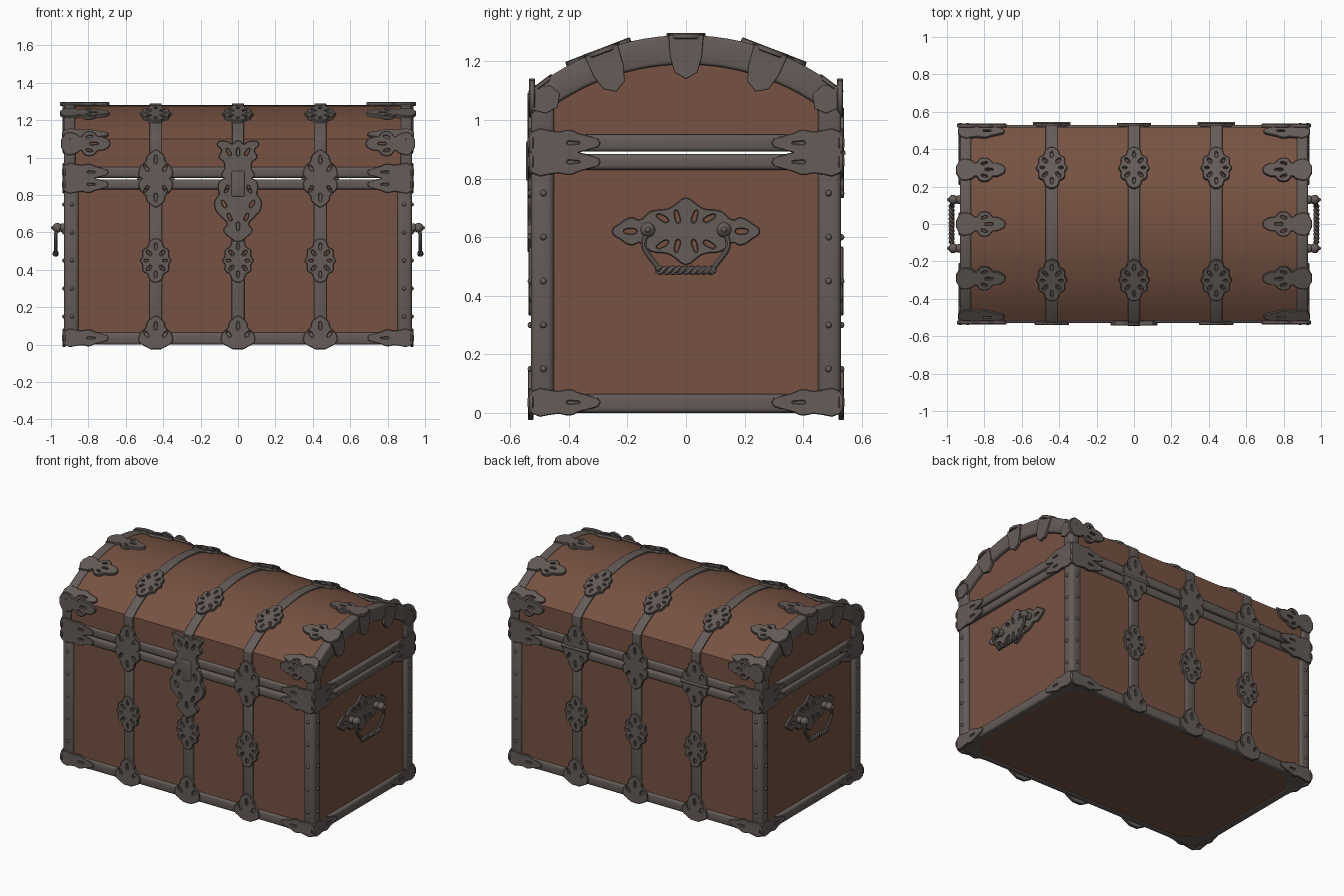
import bpy, bmesh, math
from mathutils import Vector, Matrix

if "Cube" in bpy.data.objects:
    bpy.data.objects.remove(bpy.data.objects["Cube"])


def material(name, rgb):
    m = bpy.data.materials.new(name)
    m.diffuse_color = (*rgb, 1)
    m.use_nodes = True
    m.node_tree.nodes["Principled BSDF"].inputs["Base Color"].default_value = m.diffuse_color
    return m


WOOD = material("brown wood", (0.18, 0.085, 0.054))
IRON = material("dark iron", (0.128, 0.106, 0.097))
CX, R = 0.456, 0.834          # lid arch: centre height and outer radius
X, Y, Z = Vector((1, 0, 0)), Vector((0, 1, 0)), Vector((0, 0, 1))


def place(name, mesh, mat, matrix=Matrix()):
    if not mesh.materials:
        mesh.materials.append(mat)
    mesh.shade_smooth()
    mesh.set_sharp_from_angle(angle=math.radians(38))
    ob = bpy.data.objects.new(name, mesh)
    ob.matrix_world = matrix
    bpy.context.collection.objects.link(ob)
    return ob


def finish(name, bm, mat, bevel=0, matrix=Matrix()):
    bmesh.ops.recalc_face_normals(bm, faces=bm.faces)
    if bevel:
        edges = [e for e in bm.edges if e.calc_face_angle(0) > 0.6]
        bmesh.ops.bevel(bm, geom=edges, offset=bevel, segments=3, profile=0.5,
                        affect='EDGES', clamp_overlap=True)
    mesh = bpy.data.meshes.new(name)
    bm.to_mesh(mesh)
    bm.free()
    return place(name, mesh, mat, matrix)


def box(name, x, y, z, mat, bevel=0):
    bm = bmesh.new()
    bmesh.ops.create_cube(bm, size=1)
    for v in bm.verts:
        v.co = [(a + b) / 2 + c * (b - a) for (a, b), c in zip((x, y, z), v.co)]
    return finish(name, bm, mat, bevel)


def prism(name, pts, x0, x1, mat, bevel=0):
    """Extrude a (y, z) outline along x."""
    bm = bmesh.new()
    f = bm.faces.new([bm.verts.new((x0, y, z)) for y, z in pts])
    ext = bmesh.ops.extrude_face_region(bm, geom=[f])
    bmesh.ops.translate(bm, vec=(x1 - x0, 0, 0),
                        verts=[v for v in ext["geom"] if isinstance(v, bmesh.types.BMVert)])
    return finish(name, bm, mat, bevel)


def arch(half, z0, centre, radius, n=24):
    a = math.asin(half / radius)
    arc = [(radius * math.sin(t), centre + radius * math.cos(t))
           for t in (-a + 2 * a * i / n for i in range(n + 1))]
    return [(-half, z0)] + arc + [(half, z0)]


def frame(origin, u, n):
    """Local x along u, local z along the surface normal n."""
    u, n = Vector(u).normalized(), Vector(n).normalized()
    return Matrix.Translation(origin) @ Matrix((u, n.cross(u), n)).transposed().to_4x4()


def curve_mesh(splines, bezier=True, cyclic=True, **settings):
    cu = bpy.data.curves.new("temp", 'CURVE')
    for k, val in settings.items():
        setattr(cu, k, val)
    for pts in splines:
        s = cu.splines.new('BEZIER' if bezier else 'POLY')
        store = s.bezier_points if bezier else s.points
        store.add(len(pts) - 1)
        for p, q in zip(store, pts):
            q = (*q, 0)[:3]
            p.co = q if bezier else (*q, 1)
            if bezier:
                p.handle_left_type = p.handle_right_type = 'AUTO'
        s.use_cyclic_u, s.resolution_u = cyclic, 3
    ob = bpy.data.objects.new("temp", cu)
    bpy.context.collection.objects.link(ob)
    dg = bpy.context.evaluated_depsgraph_get()
    mesh = bpy.data.meshes.new_from_object(ob.evaluated_get(dg))
    bpy.data.objects.remove(ob)
    return mesh


def petal(x, y, length, width, ang=0):
    c, s = math.cos(ang), math.sin(ang)
    pts = [(-length / 2, 0), (length / 6, -width / 2), (length / 2, 0), (length / 6, width / 2)]
    return [(x + a * c - b * s, y + a * s + b * c) for a, b in pts]


def fretwork(half, holes, thick=0.007):
    """Pierced plate: outline mirrored across its long axis, with petal holes."""
    outline = half + [(u, -v) for u, v in reversed(half) if v > 0]
    return curve_mesh([outline] + [petal(*h) for h in holes], dimensions='2D',
                      fill_mode='BOTH', extrude=thick, bevel_depth=0.003, bevel_resolution=0)


def both(*holes):
    return [(x, s * y, l, w, s * a) for x, y, l, w, a in holes for s in (1, -1)]


# Pierced plate shapes
leaf = fretwork([(0, .05), (.06, .05), (.085, .034), (.11, .06), (.15, .06), (.175, .036),
                 (.2, .034), (.24, 0)],
                both((.13, .036, .04, .016, .3)) + [(.155, 0, .05, .016, 0)])
rail_leaf = fretwork([(0, .036), (.09, .036), (.13, .042), (.16, .03), (.19, .022), (.23, 0)],
                     [(.14, 0, .05, .012, 0)], .005)
medallion = fretwork([(-.115, .0), (-.1, .03), (-.07, .042), (-.055, .066), (-.02, .068), (0, .08),
                      (.02, .068), (.055, .066), (.07, .042), (.1, .03), (.115, 0)],
                     both((.04, .035, .04, .022, .7), (-.04, .035, .04, .022, 2.4),
                          (0, .05, .03, .016, 1.57)) + [(.075, 0, .04, .018, 0), (-.075, 0, .04, .018, 3.14)])
fan = fretwork([(0, .08), (.045, .085), (.07, .066), (.085, .05), (.11, .045), (.135, .02), (.145, 0)],
               both((.05, .05, .045, .02, .6)) + [(.095, 0, .05, .02, 0)])
lock = fretwork([(0, .085), (.03, .105), (.08, .1), (.11, .12), (.16, .118), (.2, .085), (.24, .055),
                 (.27, .075), (.3, .05), (.33, 0)],
                both((.05, .06, .05, .02, .4), (.13, .075, .05, .022, 2.6), (.2, .045, .05, .02, 2.7))
                + [(.25, 0, .05, .02, 0)], .01)
hasp = fretwork([(0, .085), (.04, .07), (.08, .075), (.1, .1), (.14, .085), (.175, .11), (.185, .06),
                 (.17, .03), (.19, 0)],
                both((.13, .05, .05, .02, .5)) + [(.13, 0, .05, .02, 0)], .01)
handle_plate = fretwork([(-.25, 0), (-.225, .024), (-.185, .045), (-.16, .036), (-.12, .066),
                         (-.06, .075), (-.035, .09), (0, .112), (.035, .09), (.06, .075), (.12, .066),
                         (.16, .036), (.185, .045), (.225, .024), (.25, 0)],
                        both((.08, .045, .05, .02, .5), (-.08, .045, .05, .02, 2.6),
                             (.03, .05, .05, .018, 1.3), (-.03, .05, .05, .018, 1.8))
                        + [(.19, 0, .05, .022, 0), (-.19, 0, .05, .022, 3.14)], .006)

# Wooden body and domed lid
box("body", (-.905, .905), (-.515, .515), (.004, .884), WOOD)
prism("lid", arch(.515, .892, CX, R - .01), -.905, .905, WOOD)

# Iron rails around the base, body rim and lid rim
for part, z in (("base_rail", (0, .065)), ("body_rim", (.83, .884)), ("lid_rim", (.892, .95))):
    for s in (-1, 1):
        box(part + "_long", (-.93, .93), sorted((s * .48, s * .53)), z, IRON, .014)
        box(part + "_end", sorted((s * .87, s * .93)), (-.53, .53), z, IRON, .014)

# Round rivet, shared
bm = bmesh.new()
bmesh.ops.create_uvsphere(bm, u_segments=10, v_segments=6, radius=.011)
rivet = bpy.data.meshes.new("rivet")
bm.to_mesh(rivet)
bm.free()

for sx in (-1, 1):
    # Corner posts with rivets, and triangular plates below
    for sy in (-1, 1):
        box("corner_post", sorted((sx * .85, sx * .93)), sorted((sy * .45, sy * .53)),
            (.05, .84), IRON, .022)
        for i in range(5):
            z = .15 + .15 * i
            place("rivet", rivet, IRON, Matrix.Translation((sx * .93, sy * .487, z)))
            place("rivet", rivet, IRON, Matrix.Translation((sx * .888, sy * .53, z)))
        foot = curve_mesh([[(0, 0), (.2, 0), (.13, .07), (.07, .13), (0, .2)]], bezier=False,
                          dimensions='2D', fill_mode='BOTH', extrude=.002)
        place("base_corner_plate", foot, IRON, Matrix.Translation((sx * .925, sy * .525, .003))
              @ Matrix.Diagonal((-sx, -sy, 1, 1)))
        # Leaf plates along rails, on long faces and ends
        for z in (.036, .857, .922):
            place("rail_leaf", rail_leaf, IRON, frame((sx * .925, sy * .529, z), -sx * X, sy * Y))
            place("rail_leaf", rail_leaf, IRON, frame((sx * .929, sy * .525, z), -sy * Y, sx * X))
        # Leaf at the lid shoulder
        place("shoulder_leaf", leaf, IRON, frame((sx * .925, sy * .526, 1.075), -sx * X, sy * Y))
        place("shoulder_top_leaf", rail_leaf, IRON,
              frame((sx * .925, sy * .495, 1.122), -sx * X, (0, sy * .6, .8)))

    # Arched iron frame on the lid ends
    ring = arch(.53, .93, CX, R) + arch(.45, .93, 1.19 - .793, .793)[::-1]
    prism("lid_end_arch", ring, sx * .87, sx * .93, IRON, .012)
    # Claws gripping the arch, with leaves reaching over the top
    for y in (-.29, 0, .29):
        a = math.asin(y / R)
        n = Vector((0, math.sin(a), math.cos(a)))
        top = Vector((0, 0, CX)) + n * R
        place("lid_leaf", leaf, IRON, frame(top + sx * .93 * X - n * .003, -sx * X, n))
        claw = curve_mesh([[(0, .056), (.07, .05), (.12, .036), (.142, 0), (.12, -.036),
                            (.07, -.05), (0, -.056)]], bezier=False, dimensions='2D',
                          fill_mode='BOTH', extrude=.006, bevel_depth=.004)
        place("arch_claw", claw, IRON, frame(top + sx * .928 * X - n * .004, -n, sx * X))
    for sy in (-1, 1):
        place("shoulder_claw", curve_mesh([[(0, .03), (.05, .045), (.085, .025), (.085, -.02),
              (.05, -.045), (0, -.04)]], bezier=False, dimensions='2D', fill_mode='BOTH',
              extrude=.006, bevel_depth=.003), IRON,
              frame((sx * .928, sy * .522, 1.078), (0, -sy, -.15), sx * X))

    # Carrying handle: pierced plate, knobs, arms and twisted grip
    place("handle_plate", handle_plate, IRON, frame((sx * .91, 0, .62), Y * sx, X * sx))
    for y in (-.13, .13):
        for x, r in ((.935, .024), (.966, .026), (.99, .01)):
            bm = bmesh.new()
            bmesh.ops.create_uvsphere(bm, u_segments=14, v_segments=8, radius=r)
            finish("handle_knob", bm, IRON, 0, Matrix.Translation((sx * x, y, .625)))
        t = y / .13
        arm = [(sx * .97, y, .62), (sx * .975, t * .145, .575), (sx * .975, t * .125, .535),
               (sx * .975, t * .105, .51), (sx * .975, t * .09, .487)]
        place("handle_arm", curve_mesh([arm], cyclic=False, dimensions='3D', bevel_depth=.01,
              bevel_resolution=2, use_fill_caps=True), IRON)
    strands = [[(sx * .975 + .008 * math.cos(p + i * .6), -.1 + .2 * i / 48,
                 .487 + .008 * math.sin(p + i * .6)) for i in range(49)] for p in (0, math.pi)]
    place("twisted_grip", curve_mesh(strands, bezier=False, cyclic=False, dimensions='3D',
          bevel_depth=.009, bevel_resolution=1, use_fill_caps=True), IRON)

# Three straps running up the front, over the lid and down the back
for x in (-.44, 0, .44):
    prism("lid_strap", arch(.529, .9, CX, R), x - .032, x + .032, IRON, .004)
    for y in (-.3, .3):
        a = math.asin(y / R)
        n = Vector((0, math.sin(a), math.cos(a)))
        place("lid_medallion", medallion, IRON,
              frame(Vector((x, 0, CX)) + n * (R - .003), n.cross(X), n))
    for s in (-1, 1):
        box("body_strap", (x - .034, x + .034), sorted((s * .5, s * .529)), (.03, .87), IRON, .006)
        place("body_medallion", medallion, IRON, frame((x, s * .527, .45), Z, s * Y))
        place("base_fan", fan, IRON, frame((x, s * .53, .006), Z, s * Y))
        if x or s > 0:
            place("rim_fan_lower", fan, IRON, frame((x, s * .53, .882), -Z, s * Y))
            place("rim_fan_upper", fan, IRON, frame((x, s * .53, .894), Z, s * Y))

# Front lock plate, hasp and raised keyhole boss
place("lock_plate", lock, IRON, frame((0, -.529, .882), -Z, -Y))
place("hasp", hasp, IRON, frame((0, -.529, .9), Z, -Y))
box("hasp_tongue", (-.035, .035), (-.546, -.52), (.79, .93), IRON, .008)

# Hinge barrels on the back
for x in (-.44, .44):
    bm = bmesh.new()
    bmesh.ops.create_cone(bm, cap_ends=True, segments=14, radius1=.012, radius2=.012, depth=.2)
    finish("hinge_barrel", bm, IRON, 0, Matrix.Translation((x, .533, .888))
           @ Matrix.Rotation(math.pi / 2, 4, 'Y'))
